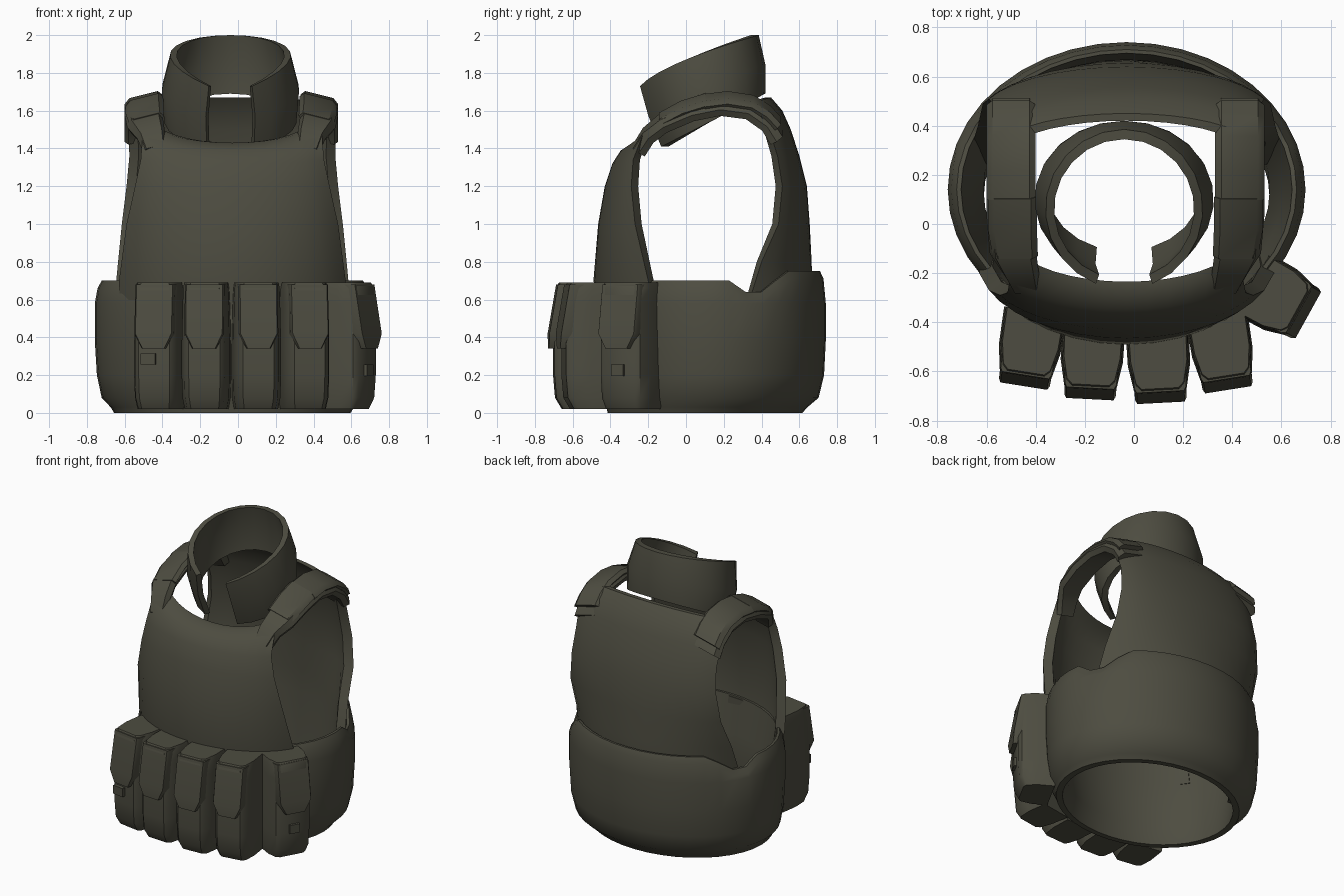
import bpy, bmesh, math
from mathutils import Matrix, Vector

if "Cube" in bpy.data.objects:
    bpy.data.objects.remove(bpy.data.objects["Cube"])

olive = bpy.data.materials.new("dark_olive_fabric")
olive.diffuse_color = (0.075, 0.073, 0.052, 1)
olive.use_nodes = True
olive.node_tree.nodes["Principled BSDF"].inputs["Base Color"].default_value = olive.diffuse_color
CX = -0.03


def loft(name, rings, cyclic=False, matrix=None, angle=38):
    """Skin closed rings of points; cap the ends unless cyclic."""
    bm = bmesh.new()
    vs = [[bm.verts.new(p) for p in r] for r in rings]
    n, m = len(rings), len(rings[0])
    for i in range(n if cyclic else n - 1):
        a, b = vs[i], vs[(i + 1) % n]
        for j in range(m):
            k = (j + 1) % m
            bm.faces.new((a[j], a[k], b[k], b[j]))
    if not cyclic:
        # strip-like caps keep concave ends clean
        for r in (vs[0], vs[-1]):
            for j in range(m // 2 - 1):
                bm.faces.new((r[j], r[j + 1], r[m - 2 - j], r[m - 1 - j]))
    bmesh.ops.recalc_face_normals(bm, faces=bm.faces)
    if matrix:
        bm.transform(matrix)
    me = bpy.data.meshes.new(name)
    bm.to_mesh(me)
    bm.free()
    me.materials.append(olive)
    ob = bpy.data.objects.new(name, me)
    bpy.context.collection.objects.link(ob)
    bpy.ops.object.select_all(action='DESELECT')
    ob.select_set(True)
    bpy.context.view_layer.objects.active = ob
    bpy.ops.object.shade_smooth_by_angle(angle=math.radians(angle))
    return ob


def panel(name, rows, cols=14, inner=0.91):
    """Curved plate: rows of (z, half width, centre y, edge y, corner rise)."""
    a = math.radians(68)
    rings = []
    for z, w, yc, ye, rise in rows:
        out = []
        for i in range(cols + 1):
            u = 2 * i / cols - 1
            t = u * a
            out.append(Vector((CX + w * math.sin(t) / math.sin(a),
                               yc + (ye - yc) * (1 - math.cos(t)) / (1 - math.cos(a)),
                               z + rise * u * u)))
        inn = [Vector((CX + (p.x - CX) * inner, 0.12 + (p.y - 0.12) * inner, p.z))
               for p in reversed(out)]
        rings.append(out + inn)
    loft(name, rings)


# front and back plate panels
panel("front_panel", [(.45, .59, -.44, -.15, 0), (.70, .60, -.49, -.20, 0),
                      (1.0, .56, -.465, -.27, 0), (1.2, .515, -.43, -.29, 0),
                      (1.32, .485, -.39, -.28, .02), (1.39, .475, -.345, -.23, .08),
                      (1.43, .48, -.27, -.14, .12)])
panel("back_panel", [(.15, .60, .62, .25, 0), (.64, .62, .67, .35, 0),
                     (.8, .605, .665, .40, 0), (1.0, .585, .655, .49, 0), (1.2, .56, .64, .51, 0),
                     (1.36, .545, .60, .485, 0), (1.5, .55, .555, .44, 0),
                     (1.6, .55, .51, .38, 0), (1.67, .50, .45, .35, -.03)])

# waist band: elliptical ring, rounded outside, inner wall funnelling down
profile = [(.86, 0), (.885, .03), (.95, .08), (.985, .2), (1, .38), (1, .58), (.98, .66),
           (.95, .70), (.925, .70), (.87, .45), (.80, .12), (.80, 0)]
SEG = 40
rings = []
for i in range(SEG):
    t = 2 * math.pi * i / SEG
    y = .14 + .6 * math.sin(t)
    lift = .05 if y > .5 else (-.06 if .28 < y < .42 else 0)
    rings.append([(CX + .728 * s * math.cos(t),
                   .14 - .04 * max(0, 1 - z / .1) + .6 * s * math.sin(t),
                   z + (lift if z > .64 else 0)) for s, z in profile])
loft("waist_band", rings, cyclic=True)


def strap(name, cx, side, path, w, th, tilt):
    """Padded strap swept along a (y, z) path, narrowing towards the chest."""
    rings = []
    for i, (y, z) in enumerate(path):
        p, q = path[max(i - 1, 0)], path[min(i + 1, len(path) - 1)]
        d = Vector((q[0] - p[0], q[1] - p[1])).normalized()
        n = Vector((-d.y, d.x))
        k = max(0, min(1, (-.10 - y) / .15))
        ww, c = w * (1 - .4 * k), cx - side * .06 * k
        sec = [(-ww, 0), (-ww * .75, th * .5), (ww * .75, th * .5),
               (ww, 0), (ww * .8, -th * .5), (-ww * .8, -th * .5)]
        rings.append([(c + u, y + n.x * v, z + n.y * v - side * tilt * u / w)
                      for u, v in sec])
    loft(name, rings)


# shoulder straps with a folded-over pad on each
for side, label in ((-1, "left"), (1, "right")):
    x = -.035 + side * .465
    strap("shoulder_strap_" + label, x, side,
          [(-.25, 1.39), (-.20, 1.47), (-.12, 1.535), (.03, 1.60), (.18, 1.63),
           (.33, 1.61), (.43, 1.54), (.48, 1.46)], .10, .075, .025)
    strap("front_shoulder_pad_" + label, x - side * .005, side,
          [(-.13, 1.55), (-.02, 1.61), (.11, 1.65)], .10, .05, .025)
    strap("rear_shoulder_pad_" + label, x, side,
          [(.10, 1.645), (.22, 1.66), (.35, 1.64), (.43, 1.59), (.485, 1.53)], .10, .05, .025)

# standing collar, open at the front and leaning forward
rings = []
N = 20
for i in range(N + 1):
    f = math.radians(21 + (360 - 42) * i / N)
    s, c = math.sin(f), math.cos(f)
    h = (1 - c) / 2
    zb, zt = 1.40 + .29 * h, 1.69 + .31 * h ** .6
    def at(rx, cy, ry, z):
        return (-.04 - rx * s, cy - ry * c, z)
    zm = (zb + zt) / 2
    rings.append([at(.35, .135, .285, zb), at(.365, .10, .32, zm), at(.32, .06, .325, zt),
                  at(.285, .06, .285, zt), at(.325, .10, .28, zm), at(.31, .135, .245, zb)])
loft("collar", rings, angle=50)


def pouch(name, x, y, yaw, w, d):
    """Magazine pouch with front chamfers, a closing flap and its bottom point cut."""
    M = Matrix.Translation((x, y, 0)) @ Matrix.Rotation(math.radians(yaw), 4, 'Z')
    rings = []
    for z, ws, ds in ((.02, .88, .82), (.08, .97, .96), (.2, 1, 1), (.36, 1, 1),
                      (.58, .96, .98), (.66, .94, .95), (.69, .90, .88)):
        a, b = w * ws, d * ds
        rings.append([(-a * 1.06, .03, z), (-a * 1.04, -b * .5, z), (-a * .88, -b * .9, z),
                      (-a * .68, -b, z), (a * .68, -b, z), (a * .88, -b * .9, z),
                      (a * 1.04, -b * .5, z), (a * 1.06, .03, z)])
    loft(name, rings, matrix=M)
    # flap draped over the front
    a = w * .84
    outline = [(-a, .68), (-a, .42), (-a * .6, .34), (a * .6, .34), (a, .42), (a, .68)]
    def ring(yy, k):
        return [(u * k, yy + (.045 if z > .6 else 0), z) for u, z in outline]
    loft(name + "_flap", [ring(-d * .8, 1.05), ring(-d - .012, 1.02), ring(-d - .028, .94)], matrix=M)
    return M


def box(name, M, x, y, z, sx, sy, sz):
    """Small block in pouch space."""
    loft(name, [[(x - sx, y - sy, zz), (x + sx, y - sy, zz), (x + sx, y + sy, zz), (x - sx, y + sy, zz)]
                for zz in (z - sz, z + sz)], matrix=M)


# row of four front pouches and one side pouch
specs = [(-.405, -.385, -9, .122, .25), (-.165, -.43, -3, .122, .255),
         (.095, -.445, 3, .122, .255), (.34, -.40, 9, .12, .25), (.51, -.26, 61, .135, .20)]
mats = [pouch("pouch_%d" % (i + 1), *s) for i, s in enumerate(specs)]

# buckles hanging under the end flaps
box("buckle_left", mats[0], -.03, -.26, .285, .04, .015, .03)
box("buckle_side", mats[4], .0, -.205, .225, .035, .012, .03)
